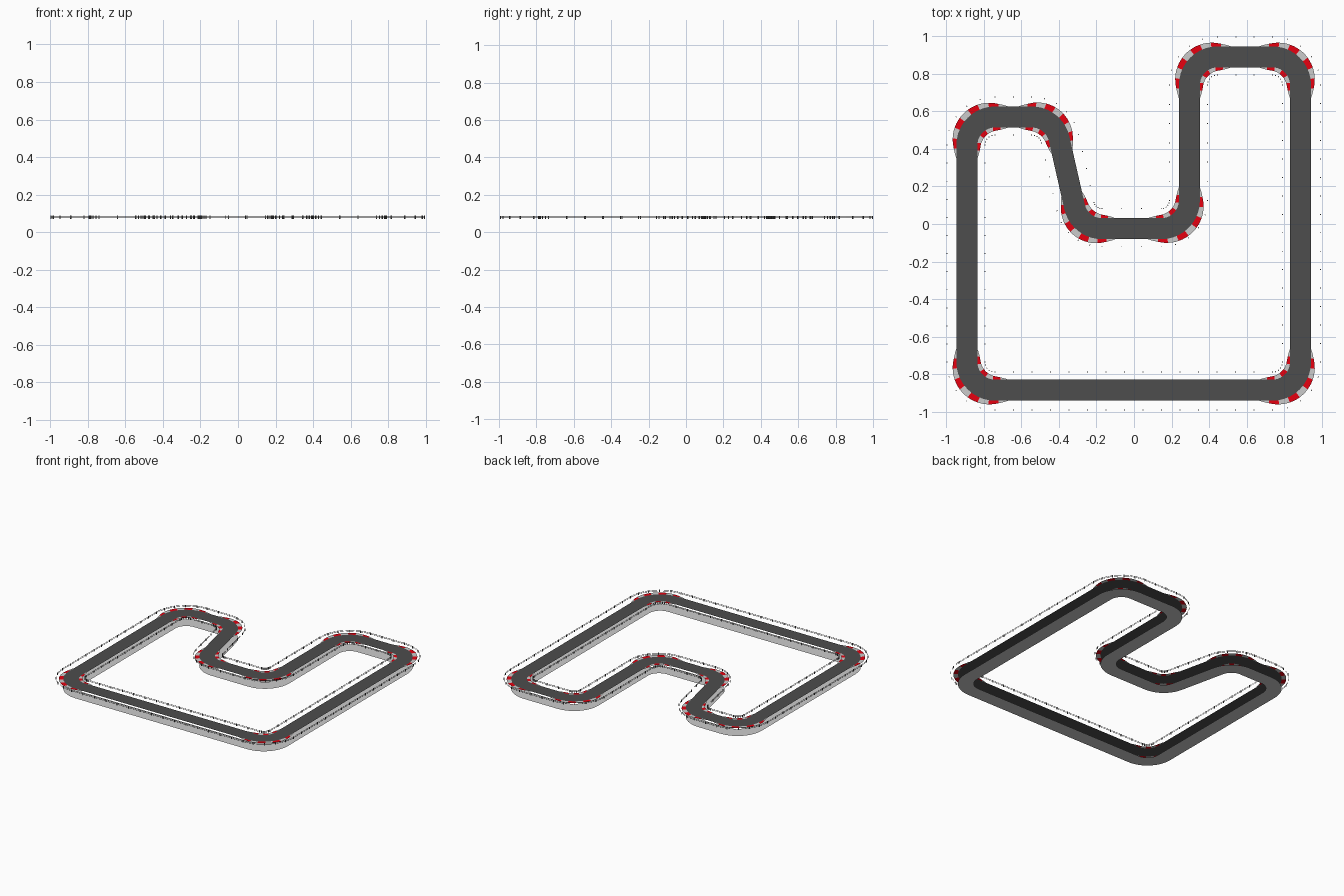
import bpy, math
from mathutils import Vector

if "Cube" in bpy.data.objects:
    bpy.data.objects.remove(bpy.data.objects["Cube"])

# Corner points of the circuit centreline, counter-clockwise
CORNERS = [Vector(p) for p in [(-.89, -.885), (.887, -.885), (.887, .89), (.295, .89),
                               (.295, -.025), (-.29, -.025), (-.425, .57), (-.89, .57)]]
R = 0.15            # centreline corner radius
HALF = 0.056        # half road width
Z = 0.075           # road height
POST = 0.0025       # half post thickness
ARC = 10


def material(name, rgb):
    m = bpy.data.materials.new(name)
    m.diffuse_color = (*rgb, 1)
    m.use_nodes = True
    m.node_tree.nodes["Principled BSDF"].inputs["Base Color"].default_value = m.diffuse_color
    return m


ASPHALT = material("asphalt", (.075, .075, .075))
RED = material("kerb_red", (.8, 0, .005))
PALE = material("kerb_grey", (.55, .55, .55))
METAL = material("fence_metal", (.12, .12, .12))


def make(name, verts, faces, mats=(), idx=None):
    me = bpy.data.meshes.new(name)
    me.from_pydata([tuple(v) for v in verts], [], faces)
    for m in mats:
        me.materials.append(m)
    if idx:
        me.polygons.foreach_set("material_index", idx)
    me.update()
    ob = bpy.data.objects.new(name, me)
    bpy.context.collection.objects.link(ob)
    return ob


def right(d):
    return Vector((d.y, -d.x))


def corner(i):
    """Arc of one corner: centre, start normal, signed turn, side, in and out directions."""
    p, a, b = CORNERS[i], CORNERS[i - 1], CORNERS[(i + 1) % len(CORNERS)]
    d0, d1 = (p - a).normalized(), (b - p).normalized()
    turn = math.atan2(d0.x * d1.y - d0.y * d1.x, d0.dot(d1))
    t = R * math.tan(abs(turn) / 2)
    s = 1 if turn > 0 else -1
    return p - d0 * t - right(d0) * R * s, right(d0), turn, s, d0, d1


def arc_point(c, f):
    """Point and outward normal at fraction f of a corner arc."""
    centre, n0, turn, s, _, _ = c
    ca, sa = math.cos(turn * f), math.sin(turn * f)
    n = Vector((n0.x * ca - n0.y * sa, n0.x * sa + n0.y * ca))
    return centre + n * R * s, n


# Closed list of (point, normal): arcs, plus post sites evenly dividing the straights
path, post_sites = [], []
for i in range(len(CORNERS)):
    c = corner(i)
    for k in range(ARC + 1):
        path.append(arc_point(c, k / ARC))
        if k % 2 == 0:
            post_sites.append(path[-1])
    p, n = path[-1]
    q, _ = arc_point(corner((i + 1) % len(CORNERS)), 0)
    steps = max(1, round((q - p).length / 0.1))
    post_sites += [(p.lerp(q, k / steps), n) for k in range(1, steps)]


def band(name, o0, z0, o1, z1, mat=None):
    """Closed ribbon between two offset loops of the path."""
    verts = []
    for p, n in path:
        verts += [(*(p + n * o0), z0), (*(p + n * o1), z1)]
    m = len(path)
    faces = [(2 * i, 2 * i + 1, (2 * i + 3) % (2 * m), (2 * i + 2) % (2 * m))[::-1]
             if o0 < o1 else
             (2 * i, (2 * i + 2) % (2 * m), (2 * i + 3) % (2 * m), 2 * i + 1)
             for i in range(m)]
    return make(name, verts, faces, [mat] if mat else [])


# Road surface and the flat base sheet below it
band("road_surface", HALF, Z, -HALF, Z, ASPHALT)
band("ground_base", HALF, 0, -HALF, 0)


# Striped kerbs, tapered at both ends, on both sides of each corner
def kerb(i, side):
    c = corner(i)
    outer = side * c[3] > 0
    width = 0.032 if outer else 0.024
    ext = 0.07
    length = (R + (HALF if outer else -HALF)) * abs(c[2])
    total = length + 2 * ext
    stripes = 9 if outer else 7
    sub = 3
    verts, faces, idx = [], [], []
    for k in range(stripes * sub + 1):
        t = k / (stripes * sub)
        s = t * total - ext
        p, n = arc_point(c, min(max(s / length, 0), 1))
        p = p + c[4] * min(s, 0) + c[5] * max(s - length, 0)
        w = width * max(math.sin(math.pi * t), 0) ** .8
        verts += [(*(p + n * side * (HALF - .001)), Z),
                  (*(p + n * side * (HALF + w)), Z)]
        if k:
            a = 2 * k - 2
            f = (a, a + 1, a + 3, a + 2)
            faces.append(f if side > 0 else f[::-1])
            idx.append(((k - 1) // sub) % 2)
    make(f"kerb_{i}_{'right' if side > 0 else 'left'}", verts, faces, [PALE, RED], idx)


for i in range(len(CORNERS)):
    kerb(i, 1)
    kerb(i, -1)

# Fences: two thin rails and small posts on either side of the road
BOX = [(0, 3, 2, 1), (4, 5, 6, 7), (0, 1, 5, 4), (1, 2, 6, 5), (2, 3, 7, 6), (3, 0, 4, 7)]
for label, o in (("right", .1065), ("left", -.096)):
    for rail, z in (("lower", .076), ("upper", .084)):
        band(f"{label}_{rail}_rail", o, z, o, z + .003, METAL)
    verts, faces = [], []
    for p, n in post_sites:
        q, t, b = p + n * o, Vector((-n.y, n.x)) * POST, len(verts)
        m = n * POST
        for z in (.071, .088):
            verts += [(*(q + v), z) for v in (-t - m, -t + m, t + m, t - m)]
        faces += [tuple(b + j for j in f) for f in BOX]
    make(f"{label}_fence_posts", verts, faces, [METAL])
